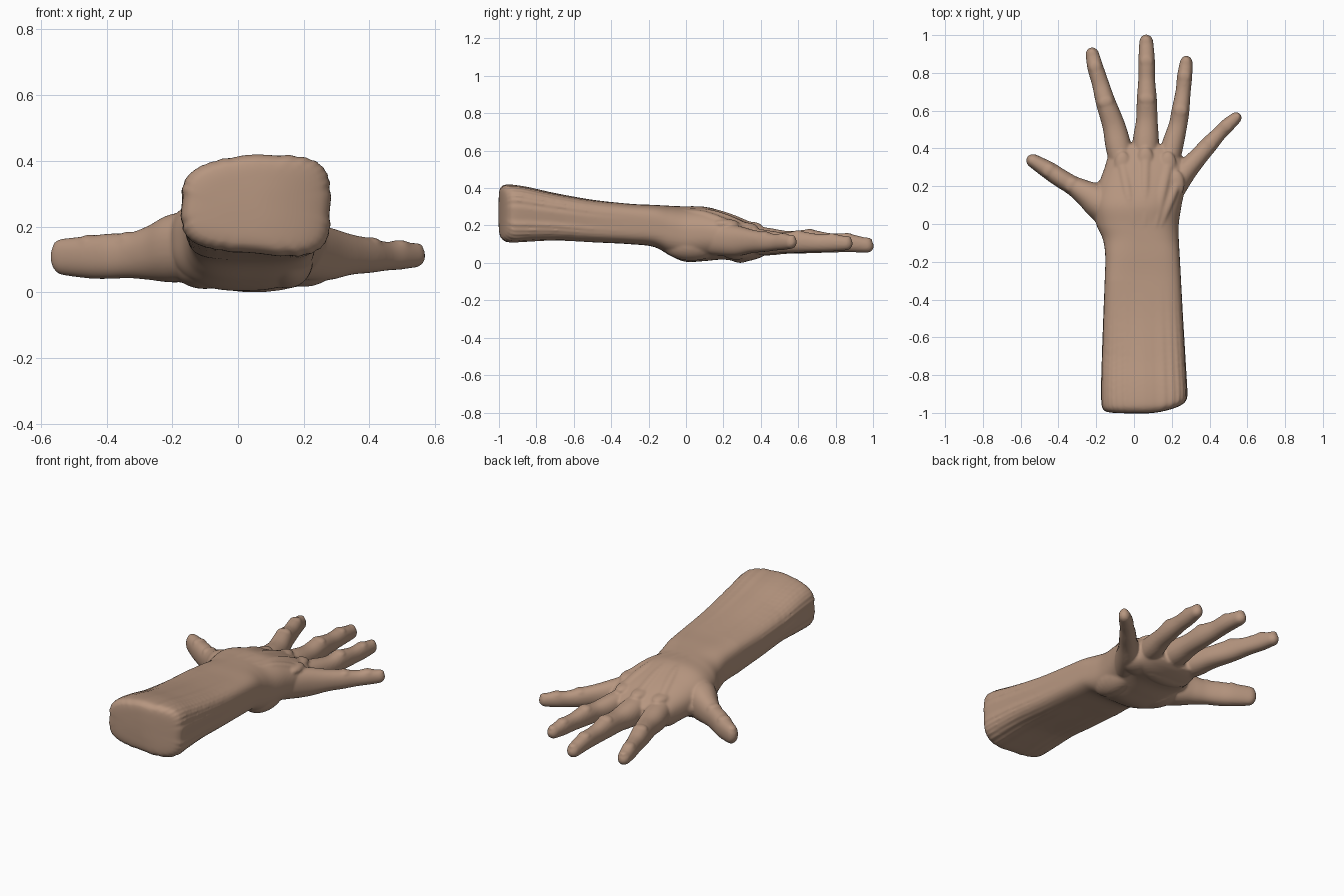
import bpy, bmesh, math
from mathutils import Vector, Matrix

if "Cube" in bpy.data.objects:
    bpy.data.objects.remove(bpy.data.objects["Cube"])

bm = bmesh.new()


def spline(rows, i, t):
    """Catmull-Rom blend of number rows between row i and i+1."""
    last = len(rows) - 1
    p = [rows[min(max(i + k, 0), last)] for k in (-1, 0, 1, 2)]
    return [0.5 * (2 * b + (c - a) * t + (2 * a - 5 * b + 4 * c - d) * t * t
                   + (3 * b - a - 3 * c + d) * t ** 3) for a, b, c, d in zip(*p)]


def refine(rows, steps):
    return [spline(rows, i, s / steps) for i in range(len(rows) - 1)
            for s in range(steps)] + [list(rows[-1])]


def skin(rings):
    """Closed tube through equal-sized rings of points."""
    vs = [[bm.verts.new(p) for p in ring] for ring in rings]
    n = len(vs[0])
    for a, b in zip(vs, vs[1:]):
        for i in range(n):
            bm.faces.new((a[i], a[(i + 1) % n], b[(i + 1) % n], b[i]))
    bm.faces.new(vs[0][::-1])
    bm.faces.new(vs[-1])


def power(v, n):
    return math.copysign(abs(v) ** (2 / n), v)


def digit(pts, n=2.2, sides=32):
    """Tube along (x, y, z, half width, half height) with a round tip."""
    rows = refine(pts, 6)
    end = Vector(rows[-1][:3])
    direction = (end - Vector(rows[-3][:3])).normalized()
    w, h = rows[-1][3:]
    for a in (20, 40, 60, 75, 86):
        s, c = math.sin(math.radians(a)), math.cos(math.radians(a))
        rows.append([*(end + direction * (w + .005) * s), w * c, h * c])
    rings = []
    for i, r in enumerate(rows):
        d = Vector(rows[min(i + 1, len(rows) - 1)][:3]) - Vector(rows[max(i - 1, 0)][:3])
        side = Vector((d.y, -d.x, 0)).normalized()
        ring = []
        for k in range(sides):
            a = 2 * math.pi * k / sides
            ring.append(Vector(r[:3]) + side * r[3] * power(math.cos(a), n)
                        + Vector((0, 0, r[4] * power(math.sin(a), n))))
        rings.append(ring)
    skin(rings)


def blob(loc, size, turn=0):
    m = (Matrix.Translation(loc) @ Matrix.Rotation(turn, 4, 'Z')
         @ Matrix.Diagonal((*size, 1)))
    bmesh.ops.create_uvsphere(bm, u_segments=24, v_segments=14, radius=1, matrix=m)


# Forearm and palm: y, left, right, bottom, top, squareness
BODY = [(-1.003, .04, .06, .255, .275, 4), (-1.002, -.05, .15, .2, .33, 4),
        (-.998, -.125, .235, .145, .385, 4),
        (-.985, -.158, .268, .12, .408, 4), (-.95, -.17, .28, .106, .418, 4),
        (-.85, -.172, .278, .11, .405, 4), (-.7, -.168, .27, .117, .372, 4),
        (-.5, -.162, .259, .108, .337, 4), (-.3, -.155, .249, .1, .316, 4),
        (-.17, -.152, .242, .085, .31, 3.5), (-.08, -.165, .237, .036, .305, 2.8),
        (0, -.2, .237, .006, .302, 2.5), (.1, -.215, .252, .01, .3, 2.4),
        (.2, -.19, .272, .018, .268, 2.4), (.3, -.155, .275, .006, .228, 2.5),
        (.38, -.13, .24, .022, .187, 2.4), (.42, -.1, .2, .04, .16, 2.4)]
body_rows = refine(BODY, 6)
rings = []
for y, x0, x1, z0, z1, n in body_rows:
    ring = []
    fade = min(1, max(0, (-.3 - y) / .4))
    for k in range(160):
        a = 2 * math.pi * k / 160
        # long shallow furrows along the forearm
        ripple = 1 + .014 * fade * math.sin(30 * a + 2 * math.sin(3 * a))
        u = power(math.cos(a), n) * ripple
        v = power(math.sin(a), n) * ripple
        x = (x0 + x1) / 2 + u * (x1 - x0) / 2
        z = (z0 + z1) / 2 + v * (z1 - z0) / 2
        # thumb-side corners are rounder than the outer ones
        z -= .035 * fade * max(0, -u) ** 1.5 * max(0, v)
        z += .03 * fade * max(0, .6 - u) / 1.6 * max(0, -v)
        slant = max(0, (x - .05) / .23) ** 2 * max(0, (-y - .8) / .2)
        ring.append((x, y + .05 * slant, z))            # slanted cut end
    rings.append(ring)
skin(rings)


def back_of_hand(x, y):
    r = min(body_rows, key=lambda q: abs(q[0] - y))
    u = min(.98, abs(2 * x - r[1] - r[2]) / (r[2] - r[1]))
    return (r[3] + r[4]) / 2 + (r[4] - r[3]) / 2 * (1 - u ** r[5]) ** (1 / r[5])


# Fingers: centre line with half width and half height at joints
INDEX = [(-.04, .22, .13, .06, .07), (-.08, .4, .112, .068, .072),
         (-.107, .52, .108, .06, .06), (-.15, .645, .113, .052, .062),
         (-.177, .74, .107, .045, .05), (-.205, .83, .107, .042, .049),
         (-.22, .895, .1, .036, .039)]
MIDDLE = [(.06, .25, .13, .06, .07), (.062, .42, .115, .07, .075),
          (.068, .55, .11, .057, .06), (.068, .66, .115, .053, .063),
          (.067, .77, .107, .044, .052), (.067, .86, .107, .044, .05),
          (.065, .962, .095, .037, .04)]
RING = [(.16, .22, .13, .055, .07), (.2, .4, .112, .058, .068),
        (.232, .52, .108, .049, .055), (.246, .6, .113, .047, .058),
        (.26, .7, .107, .04, .048), (.268, .78, .108, .04, .047),
        (.276, .852, .105, .034, .038)]
LITTLE = [(.18, .15, .13, .07, .09), (.265, .27, .118, .06, .082),
          (.34, .355, .115, .049, .062), (.4, .423, .112, .045, .053),
          (.45, .477, .11, .038, .044), (.49, .518, .113, .038, .044),
          (.535, .558, .112, .032, .037)]
THUMB = [(-.08, .02, .14, .09, .1), (-.19, .12, .135, .088, .105),
         (-.27, .172, .12, .064, .082), (-.33, .207, .112, .051, .069),
         (-.39, .243, .11, .049, .069), (-.45, .283, .107, .047, .065),
         (-.53, .332, .108, .037, .056)]
FINGERS = (INDEX, MIDDLE, RING, LITTLE)
for finger in (*FINGERS, THUMB):
    digit(finger)

# Tendon ridges fanning over the back of the hand to the knuckles
for finger in FINGERS:
    x, y, z, w, h = finger[1]
    kx, ky = (finger[0][0] + x) / 2, (finger[0][1] + y) / 2
    path = []
    for t in (0, .25, .5, .75, 1):
        px, py = .03 + kx * .4 + (kx * .6 - .03) * t, -.04 + (ky + .04) * t
        path.append((px, py, back_of_hand(px, py) - .022 + .012 * t, .026, .02))
    digit(path)
    blob((kx, ky, back_of_hand(kx, ky) - .02), (.045, .075, .027))

# Joint wrinkles and nails
for finger in (*FINGERS, THUMB):
    a, b = Vector(finger[-2][:2]), Vector(finger[-1][:2])
    turn = math.atan2(b.y - a.y, b.x - a.x) - math.pi / 2
    for i in (3, 5):
        x, y, z, w, h = finger[i]
        blob((x, y, z + h * .7), (w * .8, .038, h * .36), turn)
    x, y, z, w, h = finger[-1]
    blob((x, y, z + h * .72), (w * .68, .034, .012), turn)

# Palm pads and the thumb and finger webs
blob((-.1, .06, .1), (.1, .15, .09), .5)
blob((.15, .03, .1), (.08, .16, .088))
blob((.05, .29, .068), (.19, .075, .068))
blob((.2, .27, .075), (.09, .09, .058), -.3)
blob((-.15, .18, .12), (.055, .06, .06), .5)
blob((.235, .29, .11), (.05, .07, .05), -.4)

# Fuse everything into one smooth skin
bmesh.ops.recalc_face_normals(bm, faces=bm.faces)
mesh = bpy.data.meshes.new("hand_and_forearm")
bm.to_mesh(mesh)
bm.free()
hand = bpy.data.objects.new("hand_and_forearm", mesh)
bpy.context.collection.objects.link(hand)
remesh = hand.modifiers.new("fuse", 'REMESH')
remesh.mode = 'VOXEL'
remesh.voxel_size = .007
remesh.use_smooth_shade = True
relax = hand.modifiers.new("relax", 'SMOOTH')
relax.factor = .5
relax.iterations = 6

skin_mat = bpy.data.materials.new("skin")
skin_mat.diffuse_color = (.47, .305, .215, 1)
skin_mat.use_nodes = True
skin_mat.node_tree.nodes["Principled BSDF"].inputs["Base Color"].default_value = skin_mat.diffuse_color
mesh.materials.append(skin_mat)
